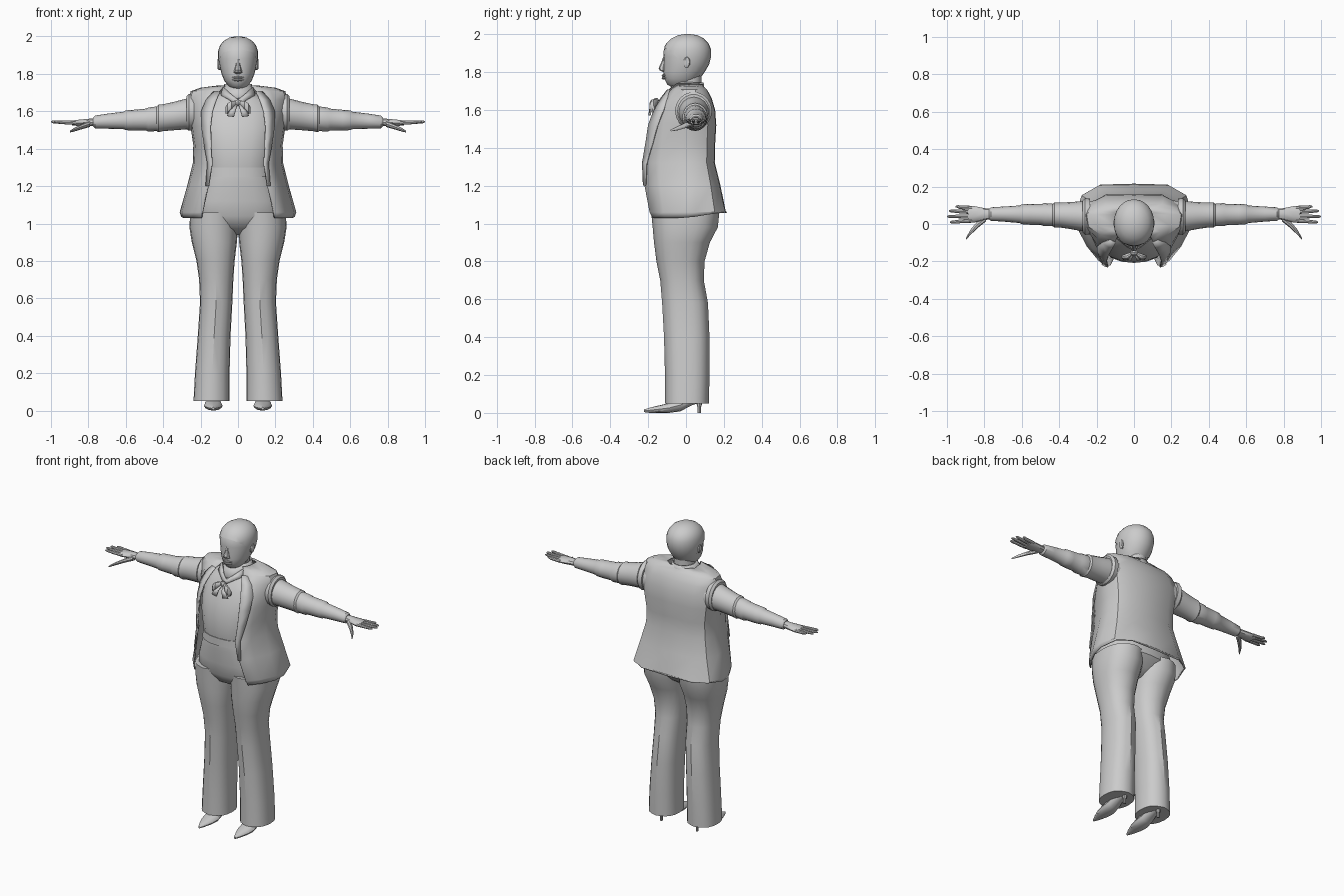
import bpy, bmesh, math
from mathutils import Vector

grey = bpy.data.materials.new("plain grey")
grey.diffuse_color = (0.6, 0.6, 0.6, 1)


def finish(name, bm, mirror=False, thick=0, angle=35):
    bmesh.ops.recalc_face_normals(bm, faces=bm.faces)
    me = bpy.data.meshes.new(name)
    bm.to_mesh(me)
    bm.free()
    ob = bpy.data.objects.new(name, me)
    bpy.context.collection.objects.link(ob)
    me.materials.append(grey)
    bpy.ops.object.select_all(action='DESELECT')
    ob.select_set(True)
    bpy.context.view_layer.objects.active = ob
    bpy.ops.object.shade_smooth_by_angle(angle=math.radians(angle))
    if thick:
        m = ob.modifiers.new("thickness", 'SOLIDIFY')
        m.thickness, m.offset = thick, 0
    if mirror:
        m = ob.modifiers.new("mirror", 'MIRROR')
        m.use_clip = True
    return ob


def skin(bm, rings, closed=True, cap=True):
    vs = [[bm.verts.new(p) for p in r] for r in rings]
    n = len(vs[0])
    for a, b in zip(vs, vs[1:]):
        for i in range(n if closed else n - 1):
            j = (i + 1) % n
            bm.faces.new((a[i], a[j], b[j], b[i]))
    if closed and cap:
        bm.faces.new(vs[0])
        bm.faces.new(vs[-1])


def loft(name, rings, mirror=False, closed=True, cap=True, thick=0, angle=35):
    bm = bmesh.new()
    skin(bm, rings, closed, cap)
    return finish(name, bm, mirror, thick, angle)


def flat_ring(z, x0, x1, y0, y1, n=20, e=0.85, crease=0.0):
    """Horizontal rounded ring between x0..x1 and y0..y1."""
    out = []
    for i in range(n):
        a = 2 * math.pi * i / n
        c, s = math.cos(a), math.sin(a)
        px = math.copysign(abs(c) ** e, c)
        py = math.copysign(abs(s) ** e, s)
        k = crease if abs(c) < 0.01 else 0
        out.append(((x0 + x1) / 2 + px * (x1 - x0) / 2,
                    (y0 + y1) / 2 + py * ((y1 - y0) / 2 + k), z))
    return out


def tube(bm, stations, n=8):
    """Rings along x: (x, y, z, half depth, half height)."""
    skin(bm, [[(x, y + ry * math.cos(2 * math.pi * i / n), z + rz * math.sin(2 * math.pi * i / n))
               for i in range(n)] for x, y, z, ry, rz in stations])


# Trouser legs, flared with front and back creases
legs = [(0.05, .045, .238, -.105, .115), (0.2, .045, .23, -.105, .118), (0.4, .04, .215, -.11, .118),
        (0.58, .03, .203, -.12, .11), (0.7, .025, .208, -.13, .088), (0.8, .018, .222, -.15, .092),
        (0.9, .006, .247, -.163, .12), (0.98, 0, .26, -.17, .162), (1.06, .0, .255, -.178, .17)]
loft("trouser_leg", [flat_ring(z, a, b, c, d, crease=.006) for z, a, b, c, d in legs], mirror=True)

# Trouser seat and waistband
hips = [(.94, .06, -.07, .05), (.98, .2, -.14, .11), (1.04, .25, -.178, .165), (1.12, .24, -.185, .165),
        (1.22, .2, -.2, .13), (1.26, .185, -.2, .12)]
loft("trouser_seat", [flat_ring(z, -w, w, a, b) for z, w, a, b in hips])
loft("waistband", [flat_ring(z, -w, w, -.207, .12) for z, w in ((1.25, .192), (1.30, .182))])

# Blouse
blouse = [(1.28, .178, -.2, .11), (1.34, .185, -.208, .12), (1.44, .205, -.2, .13), (1.52, .21, -.18, .13),
          (1.6, .2, -.145, .11), (1.66, .16, -.11, .09), (1.7, .09, -.08, .085)]
loft("blouse", [flat_ring(z, -w, w, a, b) for z, w, a, b in blouse])

# Jacket body: z, opening x, front y, half width, back y
coat = [(1.03, .195, -.175, .30, .215), (1.06, .19, -.19, .308, .208), (1.2, .16, -.217, .268, .178),
        (1.32, .142, -.222, .238, .148), (1.42, .148, -.205, .235, .15), (1.52, .15, -.19, .25, .156),
        (1.6, .14, -.16, .262, .15), (1.66, .12, -.125, .262, .132), (1.705, .1, -.09, .25, .108),
        (1.722, .085, -.065, .2, .09), (1.735, .07, -.05, .1, .085)]


def coat_ring(z, xe, yf, w, yb):
    half = [(xe, yf), (xe + (w - xe) * .5, yf * .62), (w * .96, yf * .15), (w, .05),
            (w * .9, yb * .72), (w * .6, yb * .98)]
    drop = .03 if z < 1.04 else 0
    pts = [(x, y, z + drop * max(0, y) / .2) for x, y in half]
    return pts + [(0, yb, z + drop)] + [(-x, y, q) for x, y, q in reversed(pts)]


loft("jacket_body", [coat_ring(*c) for c in coat], closed=False, thick=.008)

# Jacket lapels, folded back beside the opening
loft("lapel", [[(xe - .004, yf - .008, z), (xe + k, yf * (1 - .34 * k / .055) - .012, z)]
               for (z, xe, yf, w, yb), k in zip(coat[2:9], (.012, .02, .032, .045, .055, .05, .03))],
     mirror=True, closed=False, thick=.007)

# Rolled seam where sleeve meets jacket
bm = bmesh.new()
tube(bm, [(.235, .04, 1.595, .095, .095), (.262, .04, 1.595, .098, .1), (.275, .04, 1.592, .085, .09)], 18)
finish("shoulder_seam", bm, True)

# Sleeves with gathered folds
bm = bmesh.new()
tube(bm, [(.2, .04, 1.59, .085, .09), (.28, .042, 1.585, .08, .082), (.34, .045, 1.575, .072, .076),
          (.40, .048, 1.566, .066, .072), (.425, .048, 1.562, .068, .074), (.435, .048, 1.56, .060, .066),
          (.48, .05, 1.556, .062, .064), (.495, .05, 1.556, .056, .058), (.56, .052, 1.553, .056, .055),
          (.60, .052, 1.552, .053, .053), (.61, .052, 1.551, .047, .047), (.70, .053, 1.547, .04, .04),
          (.765, .053, 1.543, .036, .034), (.775, .053, 1.543, .028, .024)], 16)
finish("sleeve", bm, True)

# Hands: palm, four fingers and thumb
bm = bmesh.new()
tube(bm, [(.75, .053, 1.542, .026, .022), (.80, .053, 1.54, .032, .021), (.85, .052, 1.538, .043, .018),
          (.888, .052, 1.538, .043, .013)], 10)
for y0, y1, tip in ((.086, .093, .955), (.064, .070, .99), (.041, .040, 1.0), (.018, .010, .985)):
    tube(bm, [(.865, y0, 1.538, .011, .011), (.93, (y0 + y1) / 2, 1.541, .010, .010),
              (tip - .012, y1, 1.544, .008, .008), (tip, y1, 1.544, .003, .003)])
tube(bm, [(.79, .035, 1.533, .02, .016), (.835, -.002, 1.518, .019, .014),
          (.875, -.045, 1.502, .014, .010), (.897, -.078, 1.492, .005, .005)])
finish("hand", bm, True)

# Neck and blouse collar
loft("neck", [flat_ring(z, -w, w, a, b, 16, 1) for z, w, a, b in
              ((1.64, .075, -.05, .085), (1.72, .062, -.05, .08), (1.82, .062, -.055, .085))])
loft("collar", [flat_ring(z, -w, w, a, b, 18, 1) for z, w, a, b in
                ((1.67, .105, -.115, .1), (1.71, .082, -.083, .095), (1.745, .07, -.06, .09))],
     cap=False, thick=.008)

# Neck bow: knot, loops and hanging tails
bm = bmesh.new()
tube(bm, [(-.018, -.155, 1.645, .01, .012), (0, -.158, 1.645, .016, .02), (.018, -.155, 1.645, .01, .012)], 10)
finish("bow_knot", bm)
bm = bmesh.new()
tube(bm, [(.008, -.155, 1.645, .01, .01), (.035, -.175, 1.632, .018, .025),
          (.055, -.178, 1.615, .015, .03), (.068, -.172, 1.605, .005, .018)], 10)
finish("bow_loop", bm, True)
loft("bow_tail", [[(.0, -.155, 1.645), (.016, -.155, 1.64)], [(.012, -.19, 1.61), (.045, -.188, 1.6)],
                  [(.022, -.195, 1.57), (.06, -.19, 1.575)]], True, closed=False, thick=.008)
loft("neck_scarf", [[(.0, -.12, 1.66), (.0, -.14, 1.635)], [(.035, -.105, 1.69), (.035, -.12, 1.655)],
                    [(.078, -.055, 1.73), (.09, -.075, 1.685)]], True, closed=False, thick=.01)

# Head: z, half width, face y, back y
head = [(1.72, .03, -.075, .0), (1.735, .052, -.1, .04), (1.765, .074, -.115, .07), (1.8, .088, -.12, .095),
        (1.84, .098, -.118, .118), (1.88, .104, -.12, .128), (1.92, .103, -.117, .128), (1.95, .093, -.1, .115),
        (1.975, .072, -.074, .09), (1.992, .042, -.04, .058), (1.998, .012, -.005, .02)]
loft("head", [flat_ring(z, -w, w, a, b, 24, .97) for z, w, a, b in head])

# Close-cropped hair, cut along a sloping hairline
bm = bmesh.new()
skin(bm, [flat_ring(z, -w - .004, w + .004, a - .004, b + .004, 24, .97) for z, w, a, b in head])
for v in bm.verts:
    v.co.z += .002 if v.co.z > 1.95 else 0
bmesh.ops.bisect_plane(bm, geom=bm.verts[:] + bm.edges[:] + bm.faces[:], dist=1e-5,
                       plane_co=(0, -.12, 1.935), plane_no=Vector((0, .62, .78)), clear_inner=True)
finish("hair", bm)

# Face: nose, lips, ears
loft("nose", [flat_ring(z, -w, w, y, -.1, 8, 1) for z, w, y in
              ((1.80, .012, -.122), (1.808, .023, -.138), (1.82, .02, -.145), (1.85, .011, -.131),
               (1.88, .009, -.121))])
for nm, z in (("upper_lip", 1.781), ("lower_lip", 1.768)):
    bm = bmesh.new()
    tube(bm, [(-.032, -.108, z, .004, .003), (0, -.118, z, .011, .008), (.032, -.108, z, .004, .003)], 8)
    finish(nm, bm)
bm = bmesh.new()
tube(bm, [(.085, .0, 1.85, .014, .026), (.104, .004, 1.852, .018, .032), (.11, .006, 1.854, .012, .024)], 12)
finish("ear", bm, True)

# Shoes: pointed toe, arched sole, stiletto heel: y, half width, bottom, top
shoe = [(-.222, .006, .004, .018), (-.19, .022, .0, .028), (-.14, .042, .0, .04), (-.09, .05, .0, .052),
        (-.03, .042, .008, .075), (.03, .034, .04, .1), (.075, .03, .055, .11), (.09, .018, .06, .105)]
loft("shoe", [[(.132 + w * math.cos(a * math.pi / 6), y, (b + t) / 2 + (t - b) / 2 * math.sin(a * math.pi / 6))
               for a in range(12)] for y, w, b, t in shoe], True)
loft("shoe_heel", [flat_ring(z, .132 - r, .132 + r, .07 - r, .07 + r, 8, 1)
                   for z, r in ((0, .009), (.03, .009), (.07, .022))], True)
